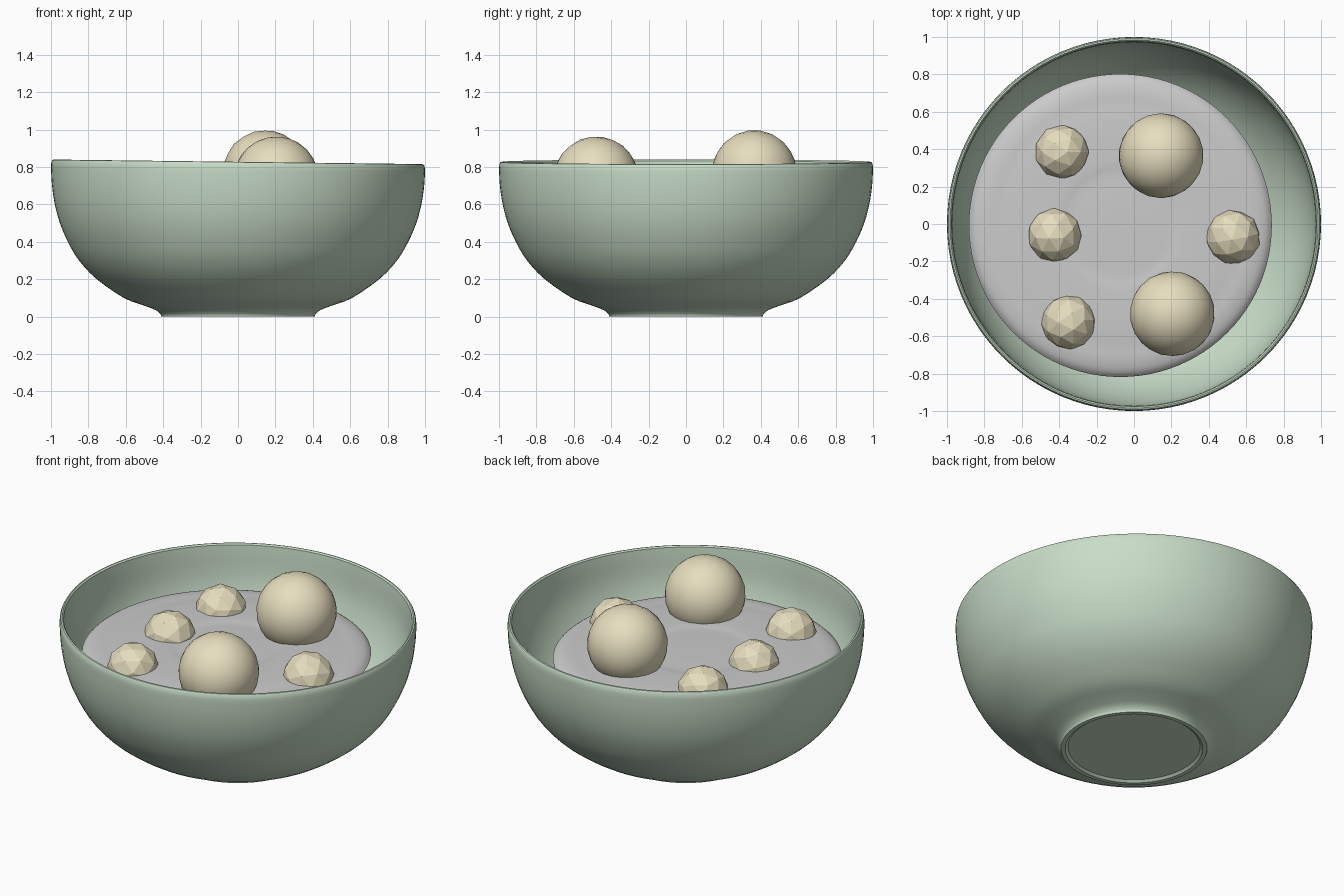
import bpy, math
from mathutils import Vector

if "Cube" in bpy.data.objects:
    bpy.data.objects.remove(bpy.data.objects["Cube"])


def material(name, rgb):
    m = bpy.data.materials.new(name)
    m.diffuse_color = (*rgb, 1)
    m.use_nodes = True
    m.node_tree.nodes["Principled BSDF"].inputs["Base Color"].default_value = m.diffuse_color
    return m


def smooth_curve(pts, steps):
    """Catmull-Rom through the profile points."""
    p = [Vector(q) for q in pts]
    p = [p[0]] + p + [p[-1]]
    out = []
    for a, b, c, d in zip(p, p[1:], p[2:], p[3:]):
        for i in range(steps):
            t = i / steps
            out.append(0.5 * (2 * b + (c - a) * t + (2 * a - 5 * b + 4 * c - d) * t * t
                              + (3 * b - a - 3 * c + d) * t ** 3))
    return out + [p[-1]]


def lathe(name, profile, segs=96, loc=(0, 0, 0)):
    """Revolve (radius, z) points; the first and last lie on the axis."""
    rings = profile[1:-1]
    verts = [(0, 0, profile[0][1])]
    for r, z in rings:
        verts += [(r * math.cos(2 * math.pi * i / segs), r * math.sin(2 * math.pi * i / segs), z)
                  for i in range(segs)]
    verts.append((0, 0, profile[-1][1]))
    last, top = len(verts) - 1, 1 + (len(rings) - 1) * segs
    faces = []
    for i in range(segs):
        j = (i + 1) % segs
        faces.append((0, 1 + j, 1 + i))
        faces.append((top + i, top + j, last))
        for k in range(len(rings) - 1):
            a, b = 1 + k * segs, 1 + (k + 1) * segs
            faces.append((a + i, a + j, b + j, b + i))
    me = bpy.data.meshes.new(name)
    me.from_pydata(verts, [], faces)
    ob = bpy.data.objects.new(name, me)
    ob.location = loc
    bpy.context.collection.objects.link(ob)
    shade(ob, 35)
    return ob


def shade(ob, angle):
    bpy.ops.object.select_all(action='DESELECT')
    ob.select_set(True)
    bpy.context.view_layer.objects.active = ob
    bpy.ops.object.shade_smooth_by_angle(angle=math.radians(angle))


green = material("glaze_green", (0.58, 0.72, 0.58))
cream = material("dough_cream", (0.80, 0.73, 0.52))

# Bowl: recessed foot, outer wall, rounded lip, inner wall
foot = [(0, 0.012), (0.37, 0.012), (0.385, 0.0), (0.41, 0.0)]
outer = [(0.412, 0.01), (0.44, 0.035), (0.51, 0.062), (0.61, 0.1), (0.755, 0.2), (0.85, 0.3),
         (0.91, 0.4), (0.953, 0.5), (0.98, 0.6), (0.995, 0.7), (1.0, 0.79)]
lip = [(0.998, 0.815), (0.992, 0.826), (0.984, 0.828), (0.976, 0.82)]
inner = [(0.972, 0.78), (0.955, 0.6), (0.89, 0.42), (0.77, 0.26), (0.6, 0.14), (0.35, 0.07), (0, 0.05)]
bowl = lathe("bowl", foot + [tuple(v) for v in smooth_curve(outer, 3)] + lip
             + [tuple(v) for v in smooth_curve(inner, 4)])
# Rim tilts slightly down towards +x
for v in bowl.data.vertices:
    v.co.z -= 0.0125 * v.co.x * (v.co.z / 0.83) ** 4
bowl.data.materials.append(green)

# Soup: low mound with faint rings, set off-centre in the bowl
surface = [(0.81, 0.60), (0.78, 0.625), (0.72, 0.64), (0.65, 0.643), (0.55, 0.65),
           (0.35, 0.652), (0.28, 0.647), (0.15, 0.65), (0, 0.65)]
lathe("soup", [(0, 0.56), (0.77, 0.57)] + [tuple(v) for v in smooth_curve(surface, 3)],
      loc=(-0.073, -0.008, 0))

# Dumplings: two large balls and four small half-sunk ones
balls = [("large_dumpling", 3, 0.227, [(0.145, 0.365, 0.77), (0.205, -0.48, 0.737)]),
         ("small_dumpling", 2, 0.147, [(-0.385, 0.385, 0.63), (-0.425, -0.06, 0.63),
                                       (-0.35, -0.525, 0.63), (0.53, -0.07, 0.633)])]
for name, sub, r, spots in balls:
    for i, p in enumerate(spots):
        bpy.ops.mesh.primitive_ico_sphere_add(subdivisions=sub, radius=r, location=p,
                                              rotation=(0.3 * i, 0.2, 0.7 * i))
        ob = bpy.context.object
        ob.name = f"{name}_{i + 1}"
        ob.data.materials.append(cream)
        shade(ob, 15)
